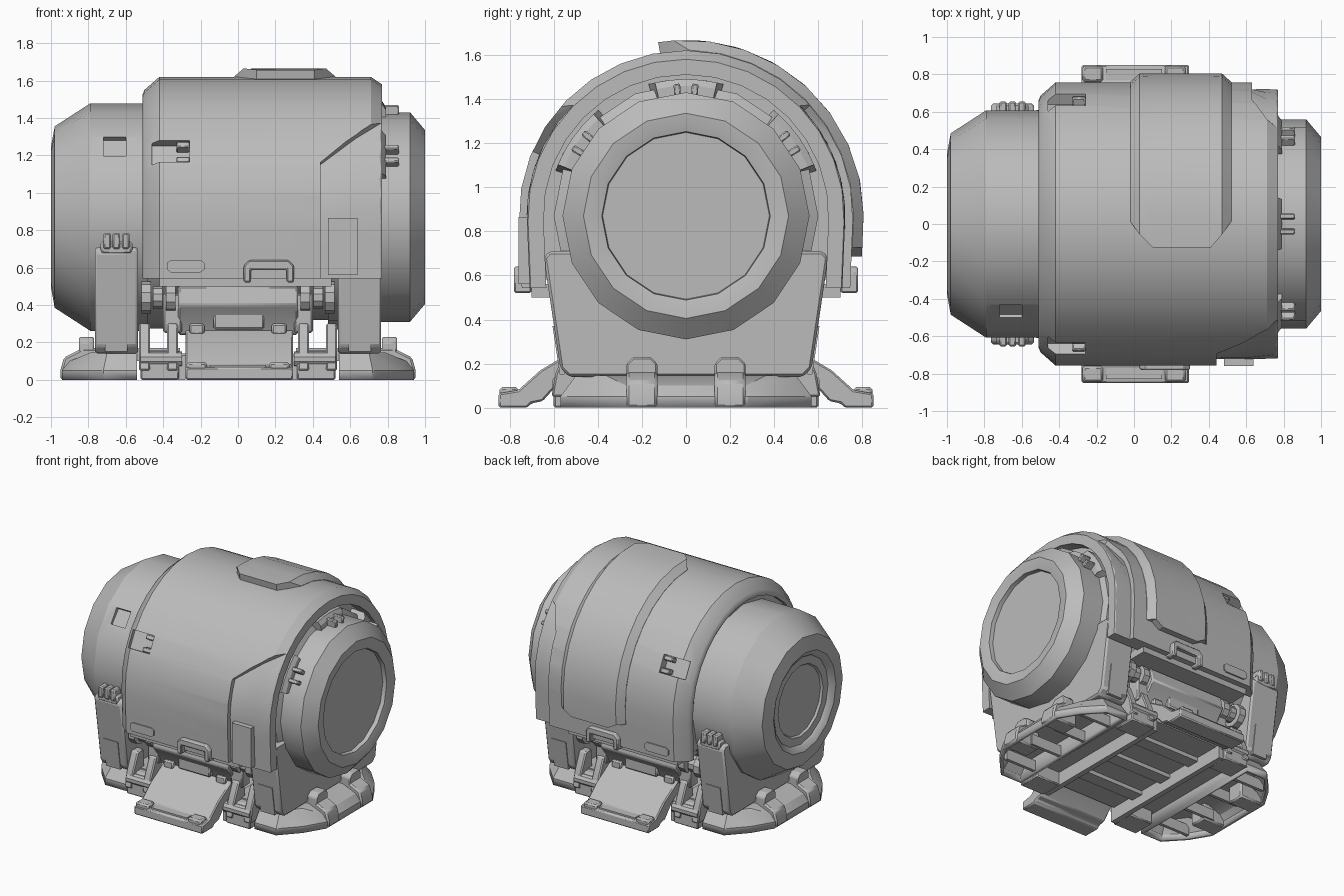
import bpy, bmesh
from math import sin, cos, radians, pi
from mathutils import Matrix, Vector

cube = bpy.data.objects.get("Cube")
if cube:
    bpy.data.objects.remove(cube, do_unlink=True)

grey = bpy.data.materials.new("plain grey")
grey.use_nodes = True
grey.diffuse_color = (0.5, 0.5, 0.5, 1)
grey.node_tree.nodes["Principled BSDF"].inputs["Base Color"].default_value = (0.5, 0.5, 0.5, 1)
ZC = 0.87      # height of the drum axis
SIDES = (-1, 1)
made = []


def finish(name, bm, bevel=0):
    bmesh.ops.recalc_face_normals(bm, faces=bm.faces[:])
    mesh = bpy.data.meshes.new(name)
    bm.to_mesh(mesh)
    bm.free()
    mesh.materials.append(grey)
    ob = bpy.data.objects.new(name, mesh)
    bpy.context.collection.objects.link(ob)
    made.append(ob)
    if bevel:
        mod = ob.modifiers.new("bevel", 'BEVEL')
        mod.width, mod.segments, mod.limit_method = bevel, 1, 'ANGLE'
    return ob


def box(name, x, y, z, bevel=0):
    """Box from three (low, high) ranges."""
    bm = bmesh.new()
    size = [abs(b - a) for a, b in (x, y, z)]
    mid = [(a + b) / 2 for a, b in (x, y, z)]
    bmesh.ops.create_cube(bm, size=1, matrix=Matrix.Translation(mid) @ Matrix.Diagonal(size + [1]))
    return finish(name, bm, bevel)


def radial_box(name, x, r, width, angle, bevel=0):
    """Box sitting on the drum at an angle from the top towards the front."""
    ob = box(name, x, (-width / 2, width / 2), r, bevel)
    ob.data.transform(Matrix.Translation((0, 0, ZC)) @ Matrix.Rotation(radians(angle), 4, 'X'))
    return ob


def prism(name, pts, axis, lo, hi, bevel=0):
    """Outline in the plane across the axis, extruded from lo to hi."""
    bm = bmesh.new()
    put = (lambda u, v: (lo, u, v)) if axis == 'x' else (lambda u, v: (u, lo, v))
    face = bm.faces.new([bm.verts.new(put(u, v)) for u, v in pts])
    ext = bmesh.ops.extrude_face_region(bm, geom=[face])
    move = Vector((hi - lo, 0, 0)) if axis == 'x' else Vector((0, hi - lo, 0))
    bmesh.ops.translate(bm, vec=move, verts=[g for g in ext["geom"] if isinstance(g, bmesh.types.BMVert)])
    return finish(name, bm, bevel)


def lathe(name, profile, steps=16, y=0, z=ZC):
    """Revolve (x, radius) points around an axis along x."""
    bm = bmesh.new()
    vs = [bm.verts.new((x, y, z + r)) for x, r in profile]
    es = [bm.edges.new(p) for p in zip(vs, vs[1:])]
    bmesh.ops.spin(bm, geom=vs + es, cent=(0, y, z), axis=(1, 0, 0), angle=2 * pi, steps=steps)
    bmesh.ops.remove_doubles(bm, verts=bm.verts[:], dist=0.0005)
    return finish(name, bm)


def arch_point(x, r, a):
    """Point on the arch: round above the axis, nearly straight legs below it."""
    s = 1 if a >= 0 else -1
    if abs(a) <= 90:
        return x, -1.01 * r * sin(radians(a)), ZC + r * cos(radians(a))
    t = radians(abs(a) - 90) * 0.75
    return x, -s * (1.01 * r - 0.04 * t), ZC - t


def arch(name, stations, rin, n):
    """Curved slab; stations along x give (x, outer radius, start angle, end angle)."""
    bm = bmesh.new()
    rows = []
    for x, rout, a0, a1 in stations:
        angles = [a0 + (a1 - a0) * i / n for i in range(n + 1)]
        rows.append([[bm.verts.new(arch_point(x, r, a)) for a in angles] for r in (rin, rout)])
    for p, q in zip(rows, rows[1:]):
        for k in (0, 1):
            for i in range(n):
                bm.faces.new((p[k][i], p[k][i + 1], q[k][i + 1], q[k][i]))
        for i in (0, n):
            bm.faces.new((p[0][i], p[1][i], q[1][i], q[0][i]))
    for row in (rows[0], rows[-1]):
        for i in range(n):
            bm.faces.new((row[0][i], row[0][i + 1], row[1][i + 1], row[1][i]))
    return finish(name, bm)


def cut(ob, cutter):
    mod = ob.modifiers.new("cut", 'BOOLEAN')
    mod.operation, mod.object, mod.solver = 'DIFFERENCE', cutter, 'EXACT'
    bpy.context.view_layer.objects.active = ob
    bpy.ops.object.modifier_apply(modifier=mod.name)
    made.remove(cutter)
    bpy.data.objects.remove(cutter, do_unlink=True)


# Drum ends and the core joining them
left_drum = lathe("left_drum", [(-0.95, 0), (-0.95, 0.26), (-0.965, 0.27), (-0.965, 0.33), (-0.98, 0.34),
                                (-1, 0.375), (-0.98, 0.485), (-0.79, 0.608), (-0.48, 0.608), (-0.48, 0)])
cut(left_drum, radial_box("cutter", (-0.72, -0.6), (0.575, 0.7), 0.12, 51))
lathe("right_drum", [(0.48, 0), (0.48, 0.6), (0.73, 0.6), (0.75, 0.56), (0.92, 0.56), (1, 0.465), (0.995, 0.42),
                     (0.985, 0.382), (0.955, 0.378), (0.955, 0)])
lathe("drum_core", [(-0.5, 0), (-0.5, 0.595), (-0.38, 0.595), (-0.36, 0.5), (0.36, 0.5), (0.38, 0.55),
                    (0.5, 0.55), (0.5, 0)])

# Arched outer shell with stepped recesses at its right end
shell = arch("shell", [(-0.51, 0.655, -115, 115), (-0.5, 0.68, -115, 115), (-0.42, 0.75, -115, 115),
                       (0.71, 0.75, -115, 115), (0.77, 0.71, -115, 115)], 0.64, 20)
cut(shell, arch("cutter", [(0.44, 0.9, 67, 125), (0.63, 0.9, 54, 125), (0.8, 0.9, 43, 125)], 0.715, 8))
cut(shell, arch("cutter", [(0.63, 0.9, -125, -62), (0.71, 0.9, -125, -48), (0.8, 0.9, -125, -44)], 0.715, 8))
for s in SIDES:
    cut(shell, radial_box("cutter", (-0.46, -0.26), (0.69, 0.85), 0.13, s * 62))
    for off in (-3.5, 3.5):
        radial_box("shell_latch_tooth", (-0.33, -0.26), (0.68, 0.745), 0.035, s * 62 + off, 0.006)
arch("shell_lining", [(0.5, 0.66, -112, 112), (0.68, 0.66, -112, 112)], 0.5, 20)
arch("left_lining", [(-0.48, 0.66, -112, 112), (-0.4, 0.66, -112, 112)], 0.5, 20)
box("front_step_plate", (0.48, 0.64), (-0.76, -0.7), (0.56, 0.865))
arch("raised_band", [(-0.02, 0.752, -101, -1), (0.03, 0.797, -101, 4), (0.1, 0.797, -104, 9),
                     (0.41, 0.797, -104, 9), (0.47, 0.797, -101, 4), (0.52, 0.752, -101, -1)], 0.73, 9)

# Toothed latches around the right drum
for a in (-55, 0, 55):
    arch("drum_latch", [(0.67, 0.62, a - 16, a + 16), (0.77, 0.62, a - 13, a + 13),
                        (0.79, 0.59, a - 13, a + 13)], 0.54, 4)
    for off in (-4, 4):
        radial_box("drum_latch_tooth", (0.77, 0.86), (0.54, 0.6), 0.03, a + off, 0.006)

for s in SIDES:
    # Cradle posts under each drum end
    half = [(0.53, 0.14), (0.57, 0.18), (0.645, 0.68), (0.62, 0.71)]
    cradle = half + [(-y, z) for y, z in reversed(half)]
    prism("cradle", cradle, 'x', s * 0.535, s * 0.765, 0.012)
    for f in SIDES:
        prism("cradle_panel", [(f * 0.55, 0.15), (f * 0.572, 0.15), (f * 0.605, 0.37), (f * 0.55, 0.37)],
              'x', s * 0.59, s * 0.71)

    # Hollow foot tapering towards its outer end, with ribs
    bm = bmesh.new()
    for f in SIDES:
        for x, y, z in ((0.94, 0.28, 0), (0.94, 0.28, 0.05), (0.9, 0.27, 0.1), (0.85, 0.43, 0),
                        (0.85, 0.43, 0.05), (0.79, 0.36, 0.145), (0.72, 0.57, 0), (0.72, 0.57, 0.05),
                        (0.7, 0.5, 0.145), (0.54, 0.57, 0), (0.54, 0.57, 0.05), (0.54, 0.5, 0.145)):
            bm.verts.new((s * x, f * y, z))
    bmesh.ops.convex_hull(bm, input=bm.verts[:])
    bmesh.ops.dissolve_limit(bm, angle_limit=0.02, verts=bm.verts[:], edges=bm.edges[:])
    bm.normal_update()
    bmesh.ops.delete(bm, geom=[f for f in bm.faces if f.calc_center_median().z < 0.001], context='FACES_ONLY')
    foot = finish("foot", bm)
    solid = foot.modifiers.new("wall", 'SOLIDIFY')
    solid.thickness, solid.offset = 0.025, -1
    for y in (-0.4, -0.13, 0.13, 0.4):
        box("foot_rib", (s * 0.56, s * 0.82), (y - 0.012, y + 0.012), (0.01, 0.09))
    for y in (-0.2, 0.2):
        prism("foot_clamp", [(s * x, z) for x, z in ((0.74, 0), (0.74, 0.17), (0.83, 0.17),
              (0.93, 0.12), (0.95, 0.05), (0.95, 0))], 'y', y - 0.07, y + 0.07, 0.012)
        prism("clamp_knob", [(y - 0.07, 0.12), (y - 0.07, 0.2), (y - 0.04, 0.23), (y + 0.04, 0.23),
                             (y + 0.07, 0.2), (y + 0.07, 0.12)], 'x', s * 0.77, s * 0.85, 0.008)

    # Channel rails between the feet
    box("channel_rail", (s * 0.28, s * 0.32), (-0.58, 0.58), (0, 0.13))
    box("foot_link", (s * 0.31, s * 0.55), (-0.5, 0.5), (0.1, 0.17))
box("channel_floor", (-0.3, 0.3), (-0.55, 0.55), (0.1, 0.14))
for y in (-0.3, 0, 0.3):
    box("channel_crossbar", (-0.28, 0.28), (y - 0.05, y + 0.05), (0.07, 0.11))

# Clips on top of the left cradle
for f in SIDES:
    box("clip_base", (-0.735, -0.565), (f * 0.56, f * 0.645), (0.67, 0.74), 0.012)
    for x in (-0.7, -0.65, -0.6):
        box("clip_finger", (x - 0.02, x + 0.02), (f * 0.57, f * 0.655), (0.7, 0.785), 0.008)

# Front and back access gear, the same on both sides
for f in SIDES:
    ramp = [(0.85, 0), (0.85, 0.065), (0.76, 0.08), (0.66, 0.17), (0.5, 0.265), (0.44, 0.265), (0.44, 0.2),
            (0.56, 0.13), (0.65, 0.03), (0.7, 0.02), (0.72, 0)]
    outline = [(f * y, z) for y, z in ramp]
    prism("ramp", outline, 'x', -0.28, 0.295, 0.008)
    for x in (-0.22, 0.22):
        box("ramp_corner", (x - 0.055, x + 0.055), (f * 0.76, f * 0.845), (0.05, 0.095), 0.012)
        box("ramp_hinge", (x - 0.04, x + 0.04), (f * 0.44, f * 0.53), (0.24, 0.3), 0.01)
    box("ramp_tread", (-0.15, 0.15), (f * 0.77, f * 0.83), (0.06, 0.08))
    for s in SIDES:
        # Hinge brackets beside the ramp
        prism("bracket_base", [(f * y, z) for y, z in ((0.6, 0), (0.6, 0.09), (0.55, 0.16), (0.42, 0.16),
              (0.42, 0))], 'x', s * 0.315, s * 0.52, 0.008)
        for x in (0.35, 0.5):
            prism("bracket_arm", [(f * y, z) for y, z in ((0.61, 0.05), (0.59, 0.16), (0.53, 0.3), (0.46, 0.3),
                  (0.44, 0.05))], 'x', s * (x - 0.03), s * (x + 0.03), 0.008)
        lathe("bracket_roller", [(s * x, r) for x, r in ((0.3, 0), (0.3, 0.04), (0.52, 0.04), (0.52, 0))],
              10, f * 0.57, 0.11)
        # Knuckles carrying the belly beam
        for x, r in ((0.36, 0.075), (0.43, 0.06), (0.49, 0.085)):
            lathe("knuckle", [(s * (x - 0.025), 0), (s * (x - 0.025), r), (s * (x + 0.025), r), (s * (x + 0.025), 0)],
                  10, f * 0.5, 0.44)
        box("knuckle_strut", (s * 0.3, s * 0.4), (f * 0.42, f * 0.52), (0.25, 0.46), 0.01)
    prism("belly_beam", [(f * y, z) for y, z in ((0.38, 0.24), (0.48, 0.24), (0.52, 0.32), (0.58, 0.4),
          (0.56, 0.5), (0.38, 0.5))], 'x', -0.32, 0.32, 0.01)
    box("beam_plate", (-0.13, 0.14), (f * 0.46, f * 0.54), (0.27, 0.36), 0.01)
    box("shell_sill", (-0.42, 0.5), (f * 0.4, f * 0.7), (0.5, 0.56))

    # Grab handle and pill plate low on the shell
    handle = [(0.03, 0.52), (0.03, 0.61), (0.06, 0.64), (0.27, 0.64), (0.3, 0.61), (0.3, 0.52), (0.26, 0.52),
              (0.26, 0.59), (0.07, 0.59), (0.07, 0.52)]
    prism("grab_handle", handle, 'y', f * 0.7, f * 0.78, 0.008)
    pill = [(-0.38, 0.59), (-0.36, 0.575), (-0.2, 0.575), (-0.18, 0.59), (-0.18, 0.625), (-0.2, 0.64),
            (-0.36, 0.64), (-0.38, 0.625)]
    prism("pill_plate", pill, 'y', f * 0.7, f * 0.757)

# Smooth curved surfaces, keeping hard edges
bpy.ops.object.select_all(action='DESELECT')
for ob in made:
    ob.select_set(True)
bpy.context.view_layer.objects.active = made[0]
bpy.ops.object.shade_smooth_by_angle(angle=radians(28))
